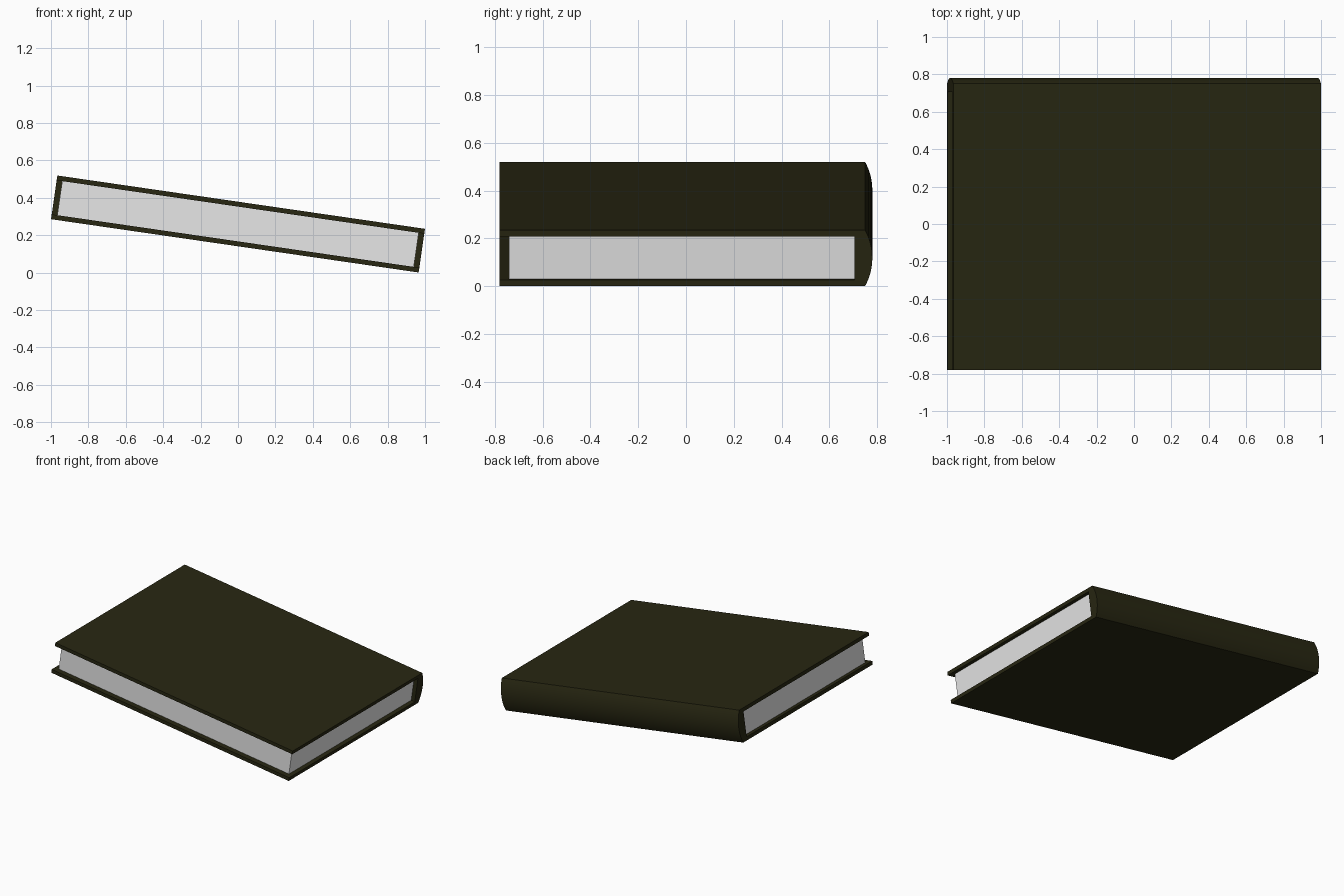
import bpy, bmesh, math
from mathutils import Matrix

if "Cube" in bpy.data.objects:
    bpy.data.objects.remove(bpy.data.objects["Cube"])

TILT = math.radians(8.25)      # book leans down towards +x
L, T = 1.986, 0.236            # length along the spine, total thickness
BOARD = 0.026                  # cover board thickness
FRONT, HINGE, BACK, INNER = -0.78, 0.75, 0.78, 0.705
PLACE = Matrix.Translation((0, 0, 0.26)) @ Matrix.Rotation(TILT, 4, 'Y')


def material(name, rgb):
    m = bpy.data.materials.new(name)
    m.diffuse_color = (*rgb, 1)
    m.use_nodes = True
    m.node_tree.nodes["Principled BSDF"].inputs["Base Color"].default_value = m.diffuse_color
    return m


def extrude_profile(name, profile, length, mat):
    """Extrude a closed (y, z) outline along x, centred, then tilt it."""
    bm = bmesh.new()
    face = bm.faces.new([bm.verts.new((-length / 2, y, z)) for y, z in profile])
    out = bmesh.ops.extrude_face_region(bm, geom=[face])
    verts = [v for v in out["geom"] if isinstance(v, bmesh.types.BMVert)]
    bmesh.ops.translate(bm, verts=verts, vec=(length, 0, 0))
    bmesh.ops.recalc_face_normals(bm, faces=bm.faces[:])
    bm.transform(PLACE)
    mesh = bpy.data.meshes.new(name)
    bm.to_mesh(mesh)
    bm.free()
    mesh.materials.append(mat)
    obj = bpy.data.objects.new(name, mesh)
    bpy.context.collection.objects.link(obj)
    return obj


cover_mat = material("dark olive cover", (0.021, 0.020, 0.006))
page_mat = material("pale paper", (0.8, 0.8, 0.8))

# Cover: two boards joined by a rounded spine, one C-shaped outline
h = T / 2
bulge = BACK - HINGE
radius = (h * h + bulge * bulge) / (2 * bulge)
half = math.asin(h / radius)
N = 16
arc = []
for i in range(N + 1):
    a = -half + 2 * half * i / N
    arc.append((BACK - radius + radius * math.cos(a), radius * math.sin(a)))
z_in = h - BOARD
outline = [(FRONT, -h)] + arc + [(FRONT, h), (FRONT, z_in), (INNER, z_in),
                                 (INNER, -z_in), (FRONT, -z_in)]
cover = extrude_profile("cover", outline, L, cover_mat)

# Smooth the spine only
bpy.context.view_layer.objects.active = cover
cover.select_set(True)
bpy.ops.object.shade_smooth_by_angle(angle=math.radians(30))
cover.select_set(False)

# Page block, set in from the cover on three sides
z_p = z_in + 0.002
extrude_profile("pages", [(-0.74, -z_p), (INNER + 0.005, -z_p),
                          (INNER + 0.005, z_p), (-0.74, z_p)], L - 0.06, page_mat)
